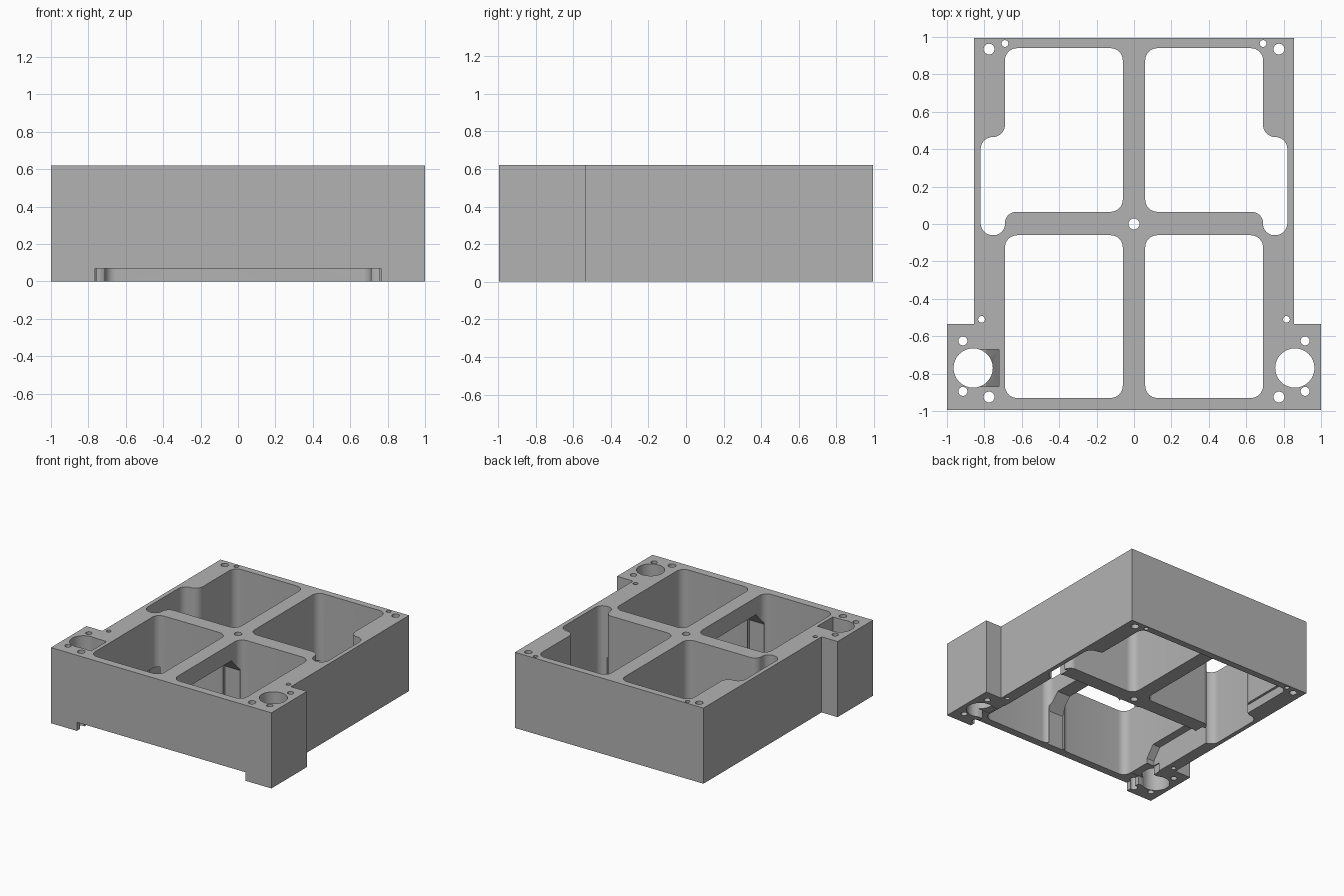
import bpy, bmesh
from math import pi, cos, sin, tan
from mathutils import Vector

cube = bpy.data.objects.get("Cube")
if cube:
    bpy.data.objects.remove(cube, do_unlink=True)

HEIGHT = 0.62
RECESS = 0.07

metal = bpy.data.materials.new("machined grey")
metal.use_nodes = True
grey = (0.45, 0.45, 0.45, 1)
metal.diffuse_color = grey
metal.node_tree.nodes["Principled BSDF"].inputs["Base Color"].default_value = grey


def rounded(corners, steps=8):
    """Outline through (x, y, radius) corners, each filleted by its radius."""
    out = []
    n = len(corners)
    for i, (x, y, r) in enumerate(corners):
        p = Vector((x, y))
        if r == 0:
            out.append(p)
            continue
        a = (Vector(corners[i - 1][:2]) - p).normalized()
        b = (Vector(corners[(i + 1) % n][:2]) - p).normalized()
        half = a.angle(b) / 2
        centre = p + (a + b).normalized() * r / sin(half)
        start = p + a * r / tan(half) - centre
        end = p + b * r / tan(half) - centre
        sweep = start.angle_signed(end)
        for k in range(steps + 1):
            t = -sweep * k / steps
            out.append(centre + Vector((start.x * cos(t) - start.y * sin(t),
                                        start.x * sin(t) + start.y * cos(t))))
    return out


def prism(name, outline, low, high, axis="z"):
    """Extrude an outline along z (xy outline), x (yz outline) or y (xz outline)."""
    place = {"z": lambda u, v, w: (u, v, w),
             "x": lambda u, v, w: (w, u, v),
             "y": lambda u, v, w: (u, w, v)}[axis]
    bm = bmesh.new()
    rings = [[bm.verts.new(place(p[0], p[1], w)) for p in outline] for w in (low, high)]
    bm.faces.new(rings[0])
    bm.faces.new(rings[1])
    n = len(outline)
    for i in range(n):
        j = (i + 1) % n
        bm.faces.new((rings[0][i], rings[0][j], rings[1][j], rings[1][i]))
    bmesh.ops.recalc_face_normals(bm, faces=bm.faces)
    mesh = bpy.data.meshes.new(name)
    bm.to_mesh(mesh)
    bm.free()
    ob = bpy.data.objects.new(name, mesh)
    bpy.context.collection.objects.link(ob)
    return ob


def mirrored(outline, side):
    return [(p[0] * side, p[1]) for p in outline]


def circle(x, y, r, n=32):
    return [(x + r * cos(2 * pi * i / n), y + r * sin(2 * pi * i / n)) for i in range(n)]


# Main block with two wide front feet
half = [(1, -0.995), (1, -0.535), (0.855, -0.535), (0.855, 0.995)]
block = prism("housing_block", half + mirrored(half[::-1], -1), 0, HEIGHT)
block.data.materials.append(metal)

cutters = []


def cut(*args, **kw):
    cutters.append(prism("cutter", *args, **kw))


# Through pockets: plain at the front, with a side relief at the back
r = 0.065
front_pocket = rounded([(0.06, -0.93, r), (0.69, -0.93, r), (0.69, -0.06, r), (0.06, -0.06, r)])
back_pocket = rounded([(0.06, 0.065, r), (0.06, 0.94, r), (0.69, 0.94, r), (0.69, 0.465, r),
                       (0.82, 0.465, r), (0.82, -0.06, r), (0.69, -0.06, 0.06), (0.69, 0.065, 0.06)])
for side in (1, -1):
    cut(mirrored(front_pocket, side), -0.1, 0.8)
    cut(mirrored(back_pocket, side), -0.1, 0.8)

# Underside recess, open at the front
right = [(0.765, -1.1, 0), (0.765, -0.62, 0), (0.71, -0.56, 0), (0.71, 0.94, 0.055)]
left = [(-x, y, q) for x, y, q in reversed(right)]
cut(rounded(right + left), -0.1, RECESS)

# Arched opening under the front half of the middle rib
cut([(-0.928, -0.1), (-0.928, 0.36), (-0.82, 0.48), (-0.17, 0.48), (-0.062, 0.36), (-0.062, -0.1)],
    -0.075, 0.075, axis="x")

# Side channels running from the reliefs towards the foot bores
channel = [(0.01, -0.1), (0.01, 0.2), (-0.6, 0.2), (-0.67, 0.11), (-0.67, -0.1)]
for side in (1, -1):
    cut(channel, *sorted((0.66 * side, 0.757 * side)), axis="x")
    passage = [(0.7, -0.86), (0.86, -0.86), (0.86, -0.68), (0.7, -0.68)]
    cut(mirrored(passage, side), -0.1, RECESS + 0.002)

# Foot bores and screw holes
holes = [(0.86, -0.77, 0.105), (0.915, -0.625, 0.024), (0.915, -0.895, 0.024),
         (0.815, -0.51, 0.018), (0.775, -0.925, 0.029), (0.775, 0.935, 0.029),
         (0.69, 0.965, 0.018)]
for x, y, rad in holes:
    for side in (1, -1):
        cut(circle(x * side, y, rad), -0.1, 0.8)
cut(circle(0, 0, 0.029), -0.1, 0.8)

# Sloped relief beside one foot bore
cut([(-0.86, 0.05), (-0.79, 0.12), (-0.722, 0.5), (-0.722, 0.8), (-0.86, 0.8)],
    -0.87, -0.67, axis="y")

# Apply all cuts, then drop the helpers
for c in cutters:
    c.hide_render = True
    mod = block.modifiers.new("cut", "BOOLEAN")
    mod.operation = "DIFFERENCE"
    mod.solver = "EXACT"
    mod.object = c
bpy.context.view_layer.update()
result = bpy.data.meshes.new_from_object(block.evaluated_get(bpy.context.evaluated_depsgraph_get()))
block.modifiers.clear()
block.data = result
result.materials.clear()
result.materials.append(metal)
for p in result.polygons:
    p.material_index = 0
for c in cutters:
    bpy.data.objects.remove(c, do_unlink=True)

bpy.ops.object.select_all(action="DESELECT")
block.select_set(True)
bpy.context.view_layer.objects.active = block
bpy.ops.object.shade_smooth_by_angle(angle=0.5)
